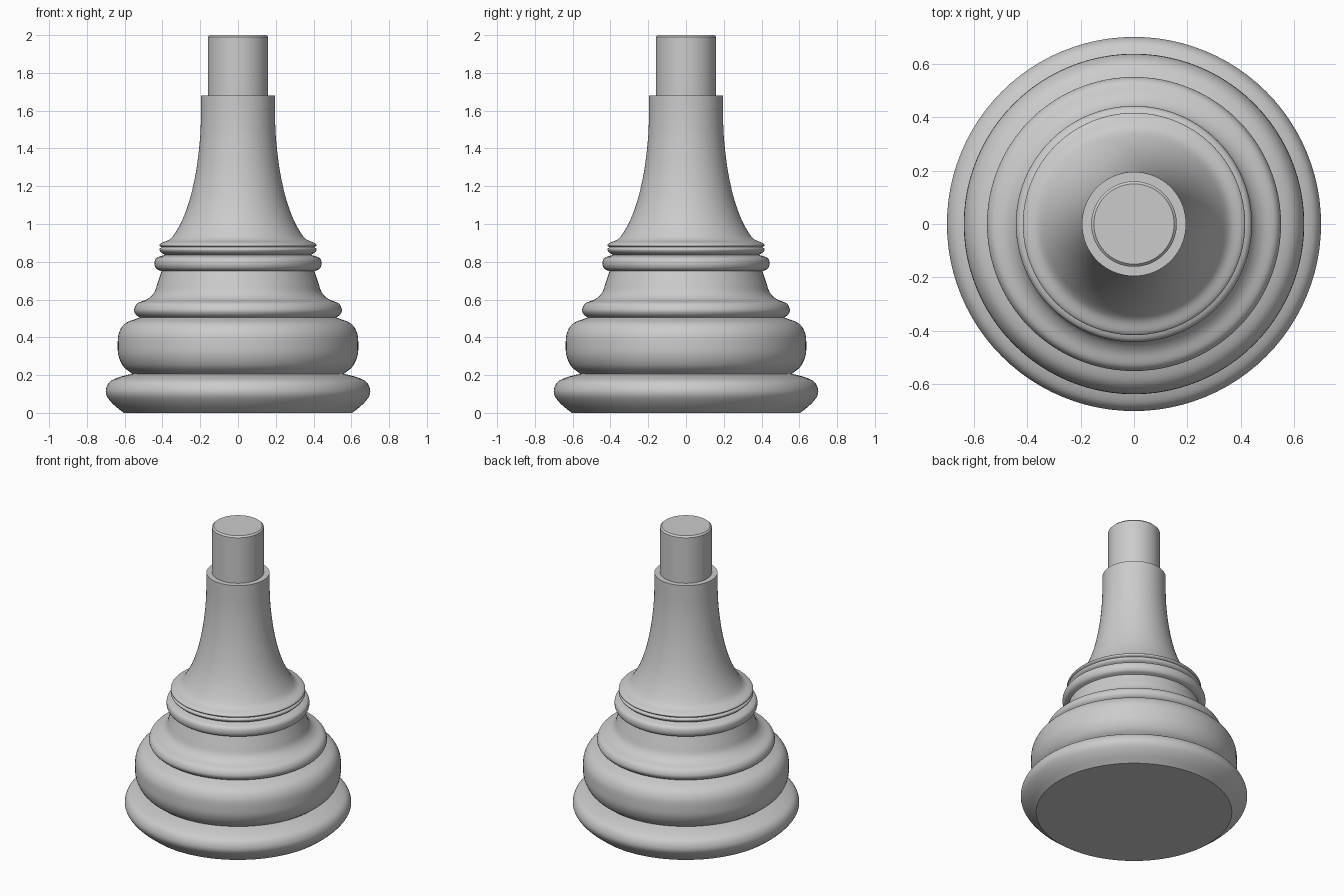
import bpy
import math
from mathutils import Vector

cube = bpy.data.objects.get("Cube")
if cube:
    bpy.data.objects.remove(cube, do_unlink=True)

SEGMENTS = 96

grey = bpy.data.materials.new("plain grey")
grey.use_nodes = True
GREY = (0.6, 0.6, 0.6, 1)
grey.diffuse_color = GREY
grey.node_tree.nodes["Principled BSDF"].inputs["Base Color"].default_value = GREY


def smooth_curve(points, steps=5):
    """Run a smooth curve through the (radius, height) points."""
    pts = [Vector(p) for p in points]
    pts = [2 * pts[0] - pts[1]] + pts + [2 * pts[-1] - pts[-2]]
    out = []
    for a, b, c, d in zip(pts, pts[1:], pts[2:], pts[3:]):
        for i in range(steps):
            t = i / steps
            out.append(0.5 * (2 * b + (c - a) * t + (2 * a - 5 * b + 4 * c - d) * t**2
                              + (3 * b - a - 3 * c + d) * t**3))
    return [tuple(p) for p in out] + [tuple(points[-1])]


def lathe(name, profile):
    """Spin a profile around z; a point on the axis closes that end with a flat cap."""
    rings = [p for p in profile if p[0] > 0]
    verts, faces = [], []
    for r, z in rings:
        for s in range(SEGMENTS):
            a = math.tau * s / SEGMENTS
            verts.append((r * math.cos(a), r * math.sin(a), z))
    for k in range(len(rings) - 1):
        for s in range(SEGMENTS):
            n = (s + 1) % SEGMENTS
            lo, hi = k * SEGMENTS, (k + 1) * SEGMENTS
            faces.append((lo + s, lo + n, hi + n, hi + s))
    if profile[0][0] == 0:
        faces.append(tuple(reversed(range(SEGMENTS))))
    if profile[-1][0] == 0:
        faces.append(tuple(range(len(verts) - SEGMENTS, len(verts))))
    mesh = bpy.data.meshes.new(name)
    mesh.from_pydata(verts, [], faces)
    mesh.materials.append(grey)
    obj = bpy.data.objects.new(name, mesh)
    bpy.context.collection.objects.link(obj)
    bpy.ops.object.select_all(action="DESELECT")
    obj.select_set(True)
    bpy.context.view_layer.objects.active = obj
    bpy.ops.object.shade_smooth_by_angle(angle=math.radians(35))


# Foot: flared bottom plate with a rounded rim
lathe("foot", [(0, 0)] + smooth_curve(
    [(.605, 0), (.66, .045), (.695, .09), (.698, .13), (.675, .168), (.62, .192), (.56, .207)]))

# Wide cushion above the foot
lathe("cushion", smooth_curve(
    [(.56, .207), (.606, .245), (.632, .3), (.637, .36), (.63, .425), (.595, .475), (.52, .505)]))

# Ogee moulding with a lip at its lower edge
lathe("ogee_moulding", smooth_curve(
    [(.52, .505), (.542, .522), (.55, .547), (.532, .58), (.48, .602), (.445, .635),
     (.425, .69), (.405, .75)]))

# Round collar ring
lathe("collar_ring", smooth_curve(
    [(.405, .75), (.432, .763), (.442, .79), (.432, .82), (.385, .837)]))

# Thin lip under the stem
lathe("stem_lip", smooth_curve(
    [(.385, .837), (.408, .85), (.416, .866), (.405, .877)]))

# Tapering stem with a flat shoulder
lathe("stem", smooth_curve(
    [(.405, .877), (.416, .887), (.405, .9), (.36, .92), (.325, .965), (.285, 1.045), (.25, 1.15),
     (.222, 1.28), (.204, 1.42), (.197, 1.53), (.195, 1.68)]) + [(.16, 1.68)])

# Peg with a small chamfer on top
lathe("peg", [(.16, 1.68), (.16, 1.99), (.15, 2), (0, 2)])
